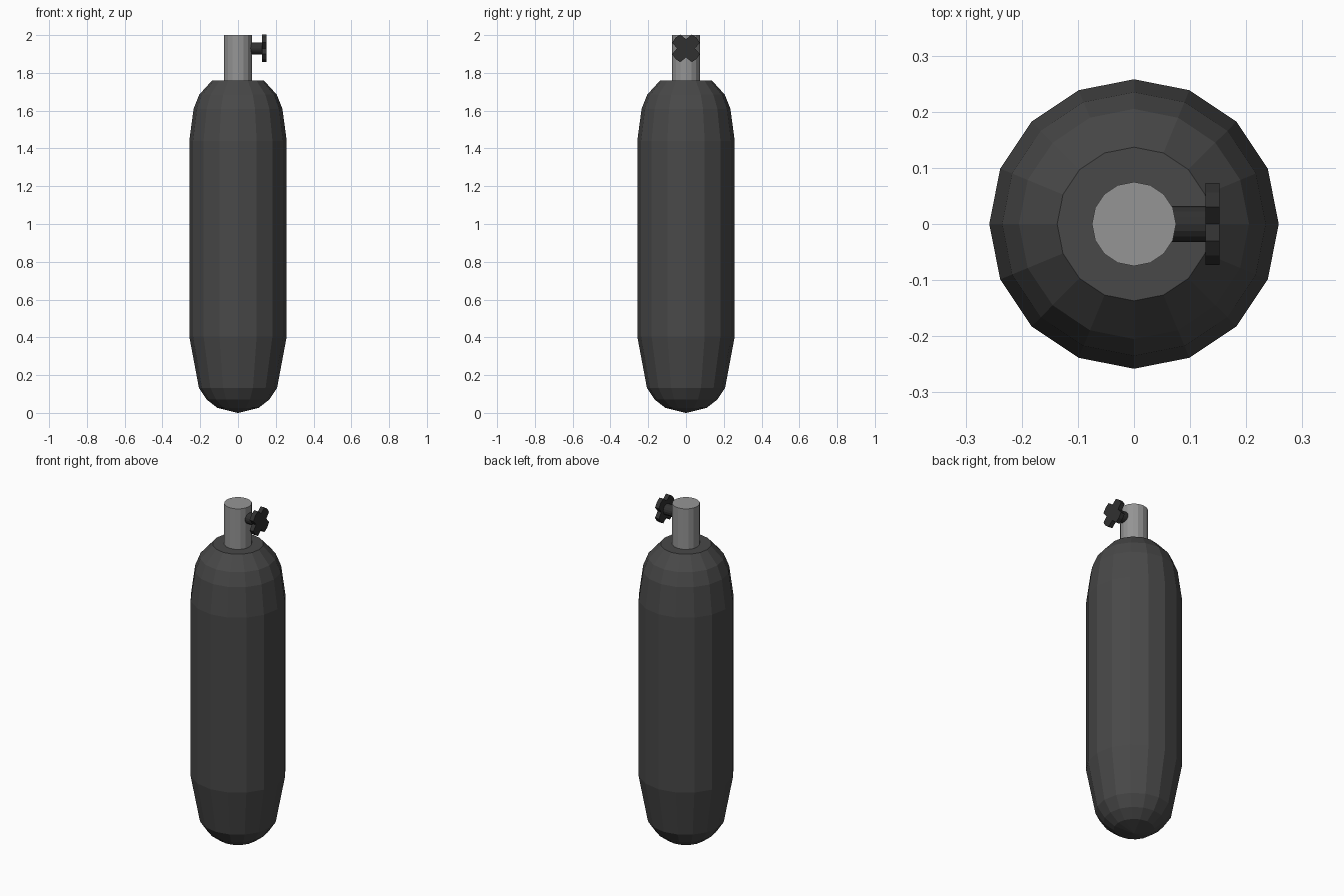
import bpy, bmesh
from math import cos, sin, pi

if "Cube" in bpy.data.objects:
    bpy.data.objects.remove(bpy.data.objects["Cube"])

SIDES = 16


def loft(name, rings, color):
    """Skin a list of equal-length point rings and cap both ends."""
    bm = bmesh.new()
    loops = [[bm.verts.new(p) for p in ring] for ring in rings]
    for a, b in zip(loops, loops[1:]):
        for i in range(len(a)):
            j = (i + 1) % len(a)
            bm.faces.new((a[i], a[j], b[j], b[i]))
    bm.faces.new(loops[0][::-1])
    bm.faces.new(loops[-1])
    bmesh.ops.recalc_face_normals(bm, faces=bm.faces[:])
    mesh = bpy.data.meshes.new(name)
    bm.to_mesh(mesh)
    bm.free()
    obj = bpy.data.objects.new(name, mesh)
    bpy.context.collection.objects.link(obj)
    mat = bpy.data.materials.new(name + "_paint")
    mat.diffuse_color = (*color, 1)
    mat.use_nodes = True
    mat.node_tree.nodes["Principled BSDF"].inputs["Base Color"].default_value = mat.diffuse_color
    mesh.materials.append(mat)
    return obj


def ring_z(r, z):
    return [(r * cos(2 * pi * i / SIDES), r * sin(2 * pi * i / SIDES), z)
            for i in range(SIDES)]


def ring_x(radii, x, zc):
    """Ring around the x axis; radii repeat around the circle."""
    return [(x, radii[i % len(radii)] * cos(2 * pi * i / SIDES),
             zc + radii[i % len(radii)] * sin(2 * pi * i / SIDES))
            for i in range(SIDES)]


# tank body: rounded bottom, straight wall, stepped shoulder
profile = [(0.002, 0.0), (0.11, 0.027), (0.165, 0.07), (0.207, 0.133),
           (0.258, 0.405), (0.258, 1.44), (0.235, 1.61), (0.205, 1.685),
           (0.137, 1.76)]
loft("tank_body", [ring_z(r, z) for r, z in profile], (0.065, 0.065, 0.065))

# metal neck
loft("neck", [ring_z(0.075, 1.75), ring_z(0.075, 2.0)], (0.3, 0.3, 0.3))

# valve stem and four-lobed knob
VALVE_Z = 1.93
DARK = (0.03, 0.03, 0.03)
loft("valve_stem", [ring_x([0.032], x, VALVE_Z) for x in (0.06, 0.13)], DARK)
lobes = [0.048, 0.079, 0.079, 0.079]
loft("valve_knob", [ring_x(lobes, x, VALVE_Z) for x in (0.127, 0.152)], DARK)
